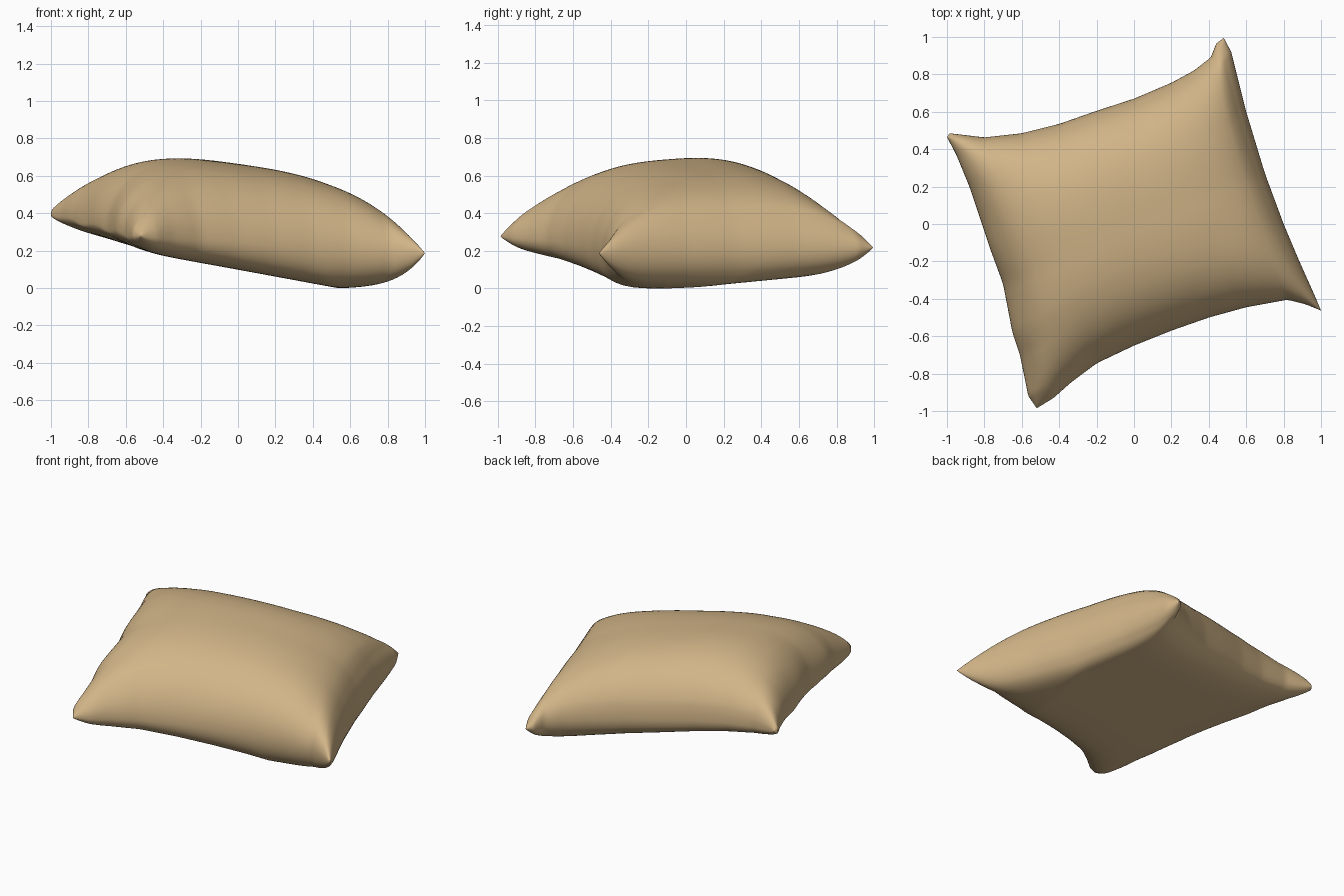
import bpy, bmesh, math
from mathutils import Vector

if "Cube" in bpy.data.objects:
    bpy.data.objects.remove(bpy.data.objects["Cube"])

N = 72  # grid cells per side

# Plan outline of the four pinched seams (x, y)
BACK = [(-.985, .485), (-.8, .463), (-.6, .485), (-.4, .535), (-.2, .605), (0, .67),
        (.2, .755), (.32, .82), (.41, .89), (.44, .965), (.48, .995)]
FRONT = [(-.52, -.985), (-.43, -.93), (-.34, -.85), (-.2, -.745), (0, -.65), (.2, -.57),
         (.4, -.5), (.6, -.445), (.82, -.405), (.92, -.43), (1, -.463)]
LEFT = [(-.52, -.985), (-.565, -.92), (-.61, -.7), (-.65, -.58), (-.7, -.32), (-.77, -.13),
        (-.88, .2), (-.95, .37), (-1, .465), (-.985, .485)]
RIGHT = [(1, -.463), (.965, -.38), (.88, -.19), (.8, 0), (.7, .27), (.6, .6),
         (.55, .8), (.52, .92), (.48, .995)]


def sample(path, t):
    """Point at fraction t of a polyline's length."""
    pts = [Vector(p) for p in path]
    lens = [(b - a).length for a, b in zip(pts, pts[1:])]
    d = t * sum(lens)
    for a, b, l in zip(pts, pts[1:], lens):
        if d <= l:
            return a.lerp(b, d / l)
        d -= l
    return pts[-1]


def bilinear(a, b, c, d, s, t):
    """a front-left, b front-right, c back-left, d back-right."""
    return (a * (1 - s) + b * s) * (1 - t) + (c * (1 - s) + d * s) * t


# Samples bunch towards the seams so the rounded rim stays smooth
params = [math.sin(math.pi / 2 * (2 * i / N - 1)) for i in range(N + 1)]
front, back, left, right = ([sample(e, (p + 1) / 2) for p in params]
                            for e in (FRONT, BACK, LEFT, RIGHT))


def plan(i, j):
    """Fill the interior between the four seams."""
    s, t = (params[i] + 1) / 2, (params[j] + 1) / 2
    return (front[i] * (1 - t) + back[i] * t + left[j] * (1 - s) + right[j] * s
            - bilinear(front[0], front[N], back[0], back[N], s, t))


def puff(u, v, p):
    return math.sqrt(max(0, (1 - abs(u) ** p) * (1 - abs(v) ** p)))


def heights(i, j, x, y):
    u, v = params[i], params[j]
    seam = bilinear(.28, .19, .40, .22, (u + 1) / 2, (v + 1) / 2)
    # light creases along the slack left seam
    slack = max(0, (-u - .85) / .15) ** 2 * (1 - v ** 4)
    seam += slack * (.01 * math.sin(11 * v) - .01)
    # bunched cloth at the two left corners
    bunch = (.045 * math.exp(-((u + 1) ** 2 + (v - 1) ** 2) / .08)
             + .02 * math.exp(-((u + 1) ** 2 + (v + 1) ** 2) / .08))
    bunch *= puff(u, v, 2) ** .4
    top = seam + .385 * (1 - .06 * u) * puff(u, v, 2.85 + .25 * u) + bunch
    top += .012 * max(0, 1 - (u + .4) ** 2 - v * v)
    floor = max(0, .115 - .2 * x + .04 * y)       # tilted flat underside
    bottom = seam - max(.04, seam - floor) * puff(u, v, 7.5) - bunch * .6
    return top, bottom


# Cushion: top and bottom sheets sharing the seam vertices
bm = bmesh.new()
tops, bots = {}, {}
for i in range(N + 1):
    for j in range(N + 1):
        x, y = plan(i, j)
        zt, zb = heights(i, j, x, y)
        tops[i, j] = bm.verts.new((x, y, zt))
        rim = i in (0, N) or j in (0, N)
        bots[i, j] = tops[i, j] if rim else bm.verts.new((x, y, zb))
for i in range(N):
    for j in range(N):
        ring = [(i, j), (i + 1, j), (i + 1, j + 1), (i, j + 1)]
        bm.faces.new([tops[k] for k in ring])
        bm.faces.new([bots[k] for k in reversed(ring)])

# Stand on the ground
zmin = min(v.co.z for v in bm.verts)
for v in bm.verts:
    v.co.z -= zmin
bmesh.ops.recalc_face_normals(bm, faces=bm.faces)
for f in bm.faces:
    f.smooth = True

mesh = bpy.data.meshes.new("cushion")
bm.to_mesh(mesh)
bm.free()
cushion = bpy.data.objects.new("cushion", mesh)
bpy.context.collection.objects.link(cushion)

tan = bpy.data.materials.new("tan fabric")
tan.diffuse_color = (.64, .46, .245, 1)
tan.use_nodes = True
tan.node_tree.nodes["Principled BSDF"].inputs["Base Color"].default_value = tan.diffuse_color
mesh.materials.append(tan)
